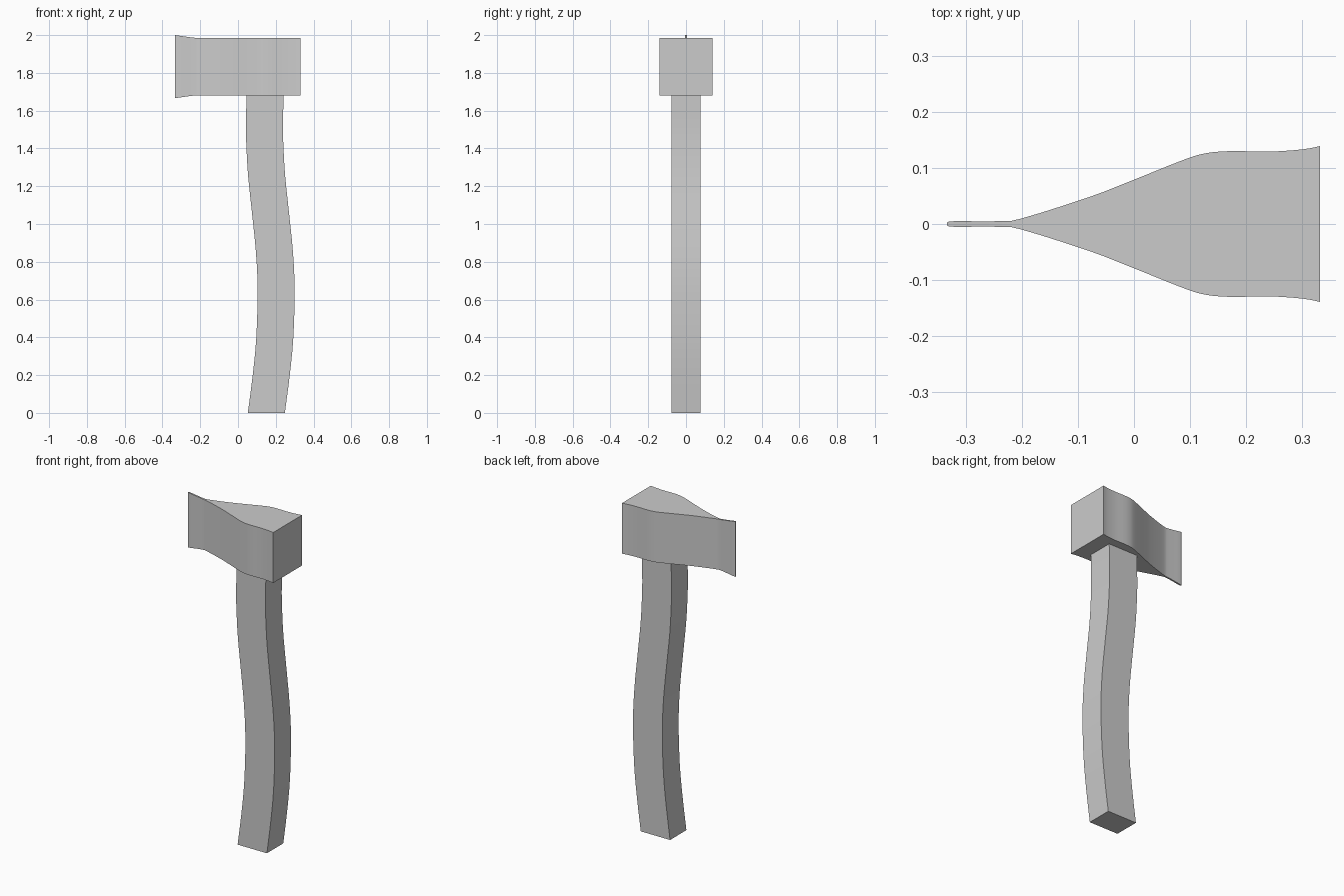
import bpy, math

if "Cube" in bpy.data.objects:
    bpy.data.objects.remove(bpy.data.objects["Cube"])


def smooth_path(pts, steps=4):
    """Catmull-Rom interpolation through tuples of values."""
    out = []
    for i in range(len(pts) - 1):
        a, b = pts[max(i - 1, 0)], pts[i]
        c, d = pts[i + 1], pts[min(i + 2, len(pts) - 1)]
        for s in range(steps):
            t = s / steps
            out.append(tuple(
                0.5 * (2 * q + (r - p) * t + (2 * p - 5 * q + 4 * r - w) * t**2
                       + (3 * q - p - 3 * r + w) * t**3)
                for p, q, r, w in zip(a, b, c, d)))
    return out + [pts[-1]]


def loft(name, rings):
    """Join four-cornered sections into a closed, smooth-shaded solid."""
    verts = [v for ring in rings for v in ring]
    last = 4 * (len(rings) - 1)
    faces = [(0, 3, 2, 1), tuple(range(last, last + 4))]
    for i in range(0, last, 4):
        for k in range(4):
            n = (k + 1) % 4
            faces.append((i + k, i + n, i + n + 4, i + k + 4))
    mesh = bpy.data.meshes.new(name)
    mesh.from_pydata(verts, [], faces)
    obj = bpy.data.objects.new(name, mesh)
    bpy.context.collection.objects.link(obj)
    bpy.ops.object.select_all(action='DESELECT')
    obj.select_set(True)
    bpy.context.view_layer.objects.active = obj
    bpy.ops.object.shade_smooth_by_angle(angle=math.radians(30))
    return obj


# Handle: rectangular section following an S-curve (z, centre x)
HALF_W, HALF_D = 0.098, 0.078
spine = [(0, 0.15), (0.2, 0.176), (0.4, 0.195), (0.65, 0.202), (0.85, 0.193),
         (1.05, 0.173), (1.25, 0.152), (1.4, 0.143), (1.52, 0.140), (1.7, 0.144)]
loft("handle", [
    [(x - HALF_W, -HALF_D, z), (x + HALF_W, -HALF_D, z),
     (x + HALF_W, HALF_D, z), (x - HALF_W, HALF_D, z)]
    for z, x in smooth_path(spine, 3)])

# Axe head: wedge profile (x, half thickness, bottom z, top z)
wedge = [(-0.333, 0.003, 1.666, 2.0), (-0.32, 0.005, 1.668, 1.998),
         (-0.24, 0.005, 1.679, 1.987), (-0.2, 0.010, 1.68, 1.985),
         (-0.08, 0.048, 1.68, 1.985), (0.0, 0.079, 1.68, 1.985),
         (0.09, 0.115, 1.68, 1.985), (0.13, 0.1265, 1.68, 1.985),
         (0.175, 0.13, 1.68, 1.985), (0.24, 0.129, 1.68, 1.985),
         (0.3, 0.133, 1.68, 1.985), (0.332, 0.139, 1.68, 1.985)]
loft("axe_head", [
    [(x, -h, lo), (x, h, lo), (x, h, hi), (x, -h, hi)]
    for x, h, lo, hi in smooth_path(wedge, 3)])
